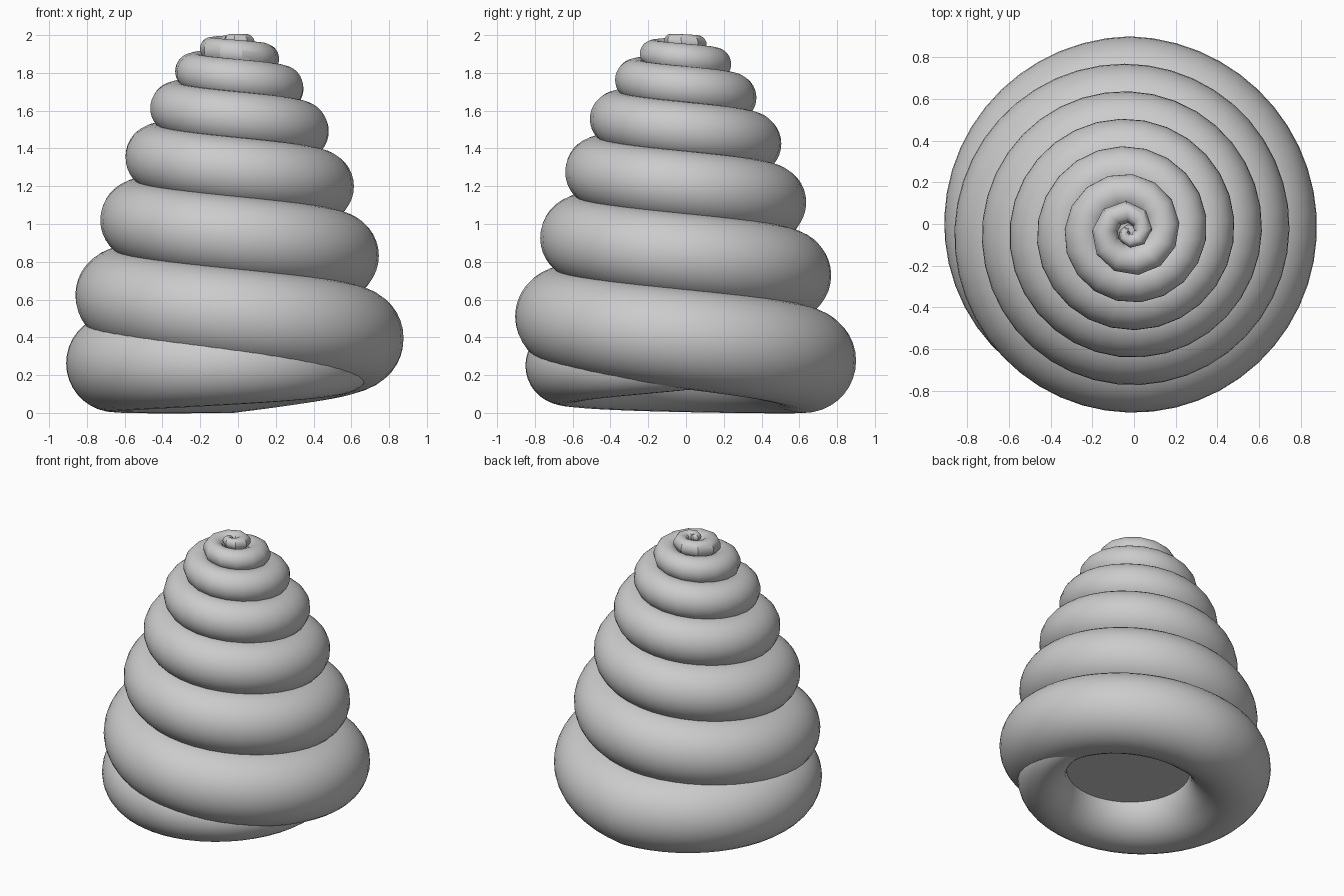
import bpy, bmesh
from math import sin, cos, pi

if "Cube" in bpy.data.objects:
    bpy.data.objects.remove(bpy.data.objects["Cube"])

CX, CY = -0.025, -0.035   # spiral axis
SIDES = 36


def spiral(t):
    """Turn number -> path radius, height, tube radius (t < 0 is the tucked-in tail)."""
    if t < 0:
        u = -t
        return 0.66 - 0.16 * u + 0.11 * u * u, 0.275 - 0.05 * u, 0.275 * (1 - u * u)
    tube = 0.275 * (1 - t / 7.4)
    return max(0.9355 - 0.132 * t - tube, 0.0), 0.275 + 0.49 * t - 0.0352 * t * t, tube


# Coiled shell: a tapering tube swept along a conical spiral
bm = bmesh.new()
rings = []
t = -0.97
while t < 7.0:
    R, z, a = spiral(t)
    ang = pi / 2 - 2 * pi * t
    ring = []
    for i in range(SIDES):
        p = 2 * pi * i / SIDES
        r = R + a * cos(p)
        ring.append(bm.verts.new((CX + r * cos(ang), CY + r * sin(ang), z + a * sin(p))))
    rings.append(ring)
    t += min(0.08 / (2 * pi * max(R, 0.01)), 1 / 8)
for r0, r1 in zip(rings, rings[1:]):
    for i in range(SIDES):
        j = (i + 1) % SIDES
        bm.faces.new((r0[i], r0[j], r1[j], r1[i]))
bm.faces.new(rings[0])
bm.faces.new(rings[-1])
bmesh.ops.recalc_face_normals(bm, faces=bm.faces)
me = bpy.data.meshes.new("coiled_shell")
bm.to_mesh(me)
bm.free()
shell = bpy.data.objects.new("coiled_shell", me)
bpy.context.collection.objects.link(shell)
bpy.context.view_layer.objects.active = shell
shell.select_set(True)
bpy.ops.object.shade_smooth_by_angle(angle=pi / 6)

# Inner core: its flat base closes the hollow underneath
bpy.ops.mesh.primitive_cone_add(vertices=48, radius1=0.55, radius2=0.03, depth=1.65,
                                location=(CX, CY, 0.25 + 0.825))
bpy.context.object.name = "inner_core"
